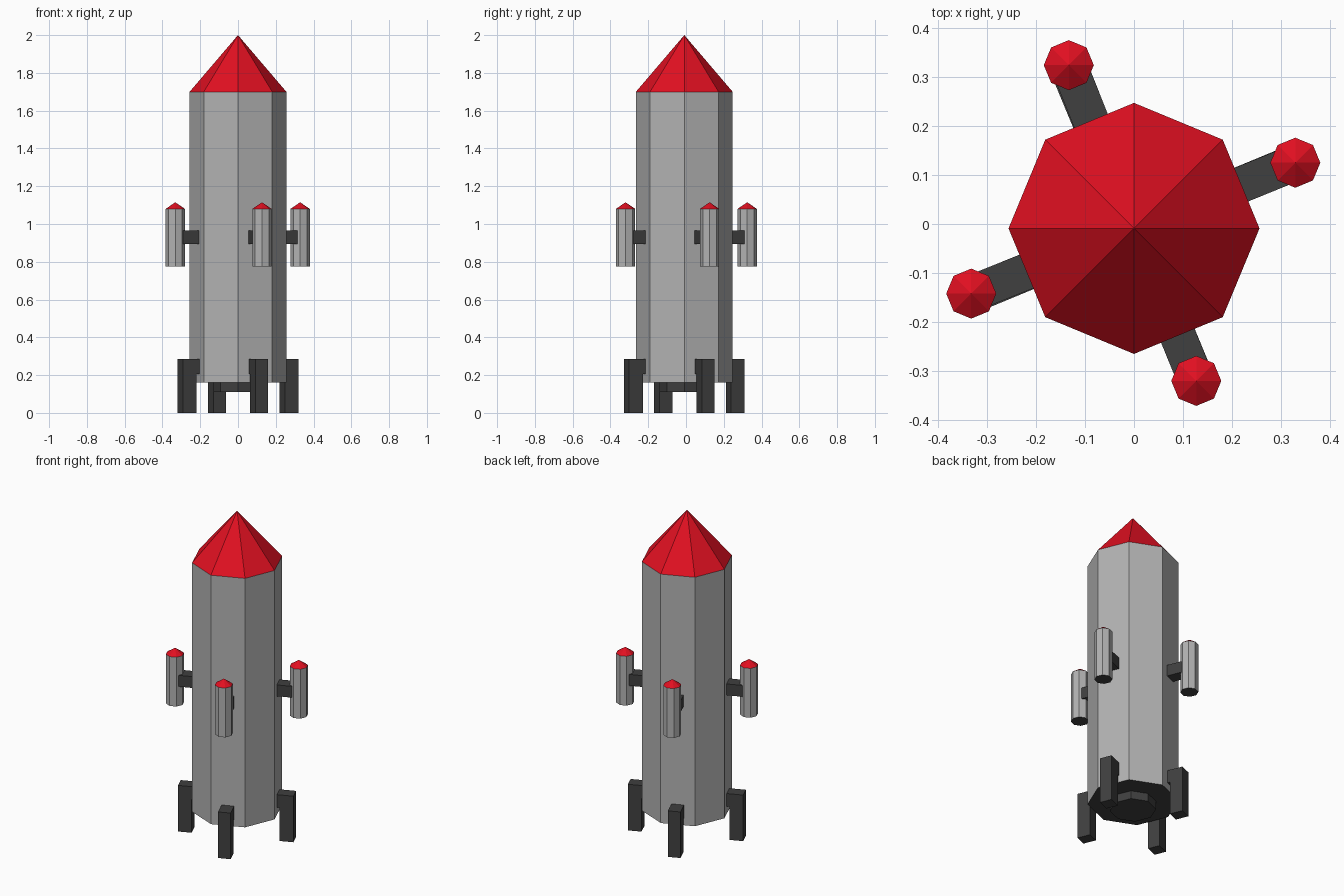
import bpy, bmesh
from math import cos, sin, radians, pi, atan2, hypot
from mathutils import Matrix

if "Cube" in bpy.data.objects:
    bpy.data.objects.remove(bpy.data.objects["Cube"])

CY = -0.009  # hull axis sits slightly off the origin


def material(name, rgb):
    m = bpy.data.materials.new(name)
    m.diffuse_color = (*rgb, 1)
    m.use_nodes = True
    m.node_tree.nodes["Principled BSDF"].inputs["Base Color"].default_value = m.diffuse_color
    return m


red = material("red", (0.75, 0.005, 0.015))
dark = material("dark", (0.05, 0.05, 0.05))
grey = material("grey", (0.45, 0.45, 0.45))


def finish(name, bm, mats):
    bmesh.ops.recalc_face_normals(bm, faces=bm.faces)
    me = bpy.data.meshes.new(name)
    bm.to_mesh(me)
    bm.free()
    for m in mats:
        me.materials.append(m)
    ob = bpy.data.objects.new(name, me)
    bpy.context.collection.objects.link(ob)
    return ob


def octagon(name, x, y, r1, r2, z0, z1, mats):
    """Eight-sided prism or cone; a second material colours the underside."""
    bm = bmesh.new()
    bmesh.ops.create_cone(bm, cap_ends=True, segments=8, radius1=r1, radius2=r2, depth=z1 - z0,
                          matrix=Matrix.Translation((x, y, (z0 + z1) / 2)) @ Matrix.Rotation(pi / 2, 4, 'Z'))
    bm.normal_update()
    for f in bm.faces:
        if len(mats) > 1 and f.normal.z < -0.9:
            f.material_index = 1
    return finish(name, bm, mats)


def radial_prism(name, angle, profile, half_width):
    """Extrude a (radius, z) profile sideways and turn it around the hull axis."""
    bm = bmesh.new()
    f = bm.faces.new([bm.verts.new((r, -half_width, z)) for r, z in profile])
    ext = bmesh.ops.extrude_face_region(bm, geom=[f])["geom"]
    bmesh.ops.translate(bm, vec=(0, 2 * half_width, 0),
                        verts=[v for v in ext if isinstance(v, bmesh.types.BMVert)])
    bm.transform(Matrix.Translation((0, CY, 0)) @ Matrix.Rotation(angle, 4, 'Z'))
    return finish(name, bm, [dark])


# Hull, nose and engine nozzle
octagon("hull", 0, CY, 0.256, 0.256, 0.16, 1.70, [grey, dark])
octagon("nose_cone", 0, CY, 0.256, 0, 1.70, 2.0, [red])
octagon("engine_nozzle", 0, CY, 0.13, 0.13, 0.11, 0.17, [dark])

# Landing legs: upright foot with a bracket into the hull
leg = [(0.253, 0), (0.331, 0), (0.331, 0.285), (0.22, 0.285), (0.22, 0.205), (0.253, 0.205)]
for i in range(4):
    radial_prism(f"landing_leg_{i + 1}", radians(22.5 + 90 * i), leg, 0.036)

# Side boosters with caps and struts
for i, (x, y) in enumerate([(0.329, 0.125), (-0.133, 0.324), (-0.332, -0.142), (0.127, -0.320)], 1):
    octagon(f"booster_{i}", x, y, 0.051, 0.051, 0.775, 1.08, [grey, dark])
    octagon(f"booster_cap_{i}", x, y, 0.051, 0, 1.08, 1.115, [red])
    reach = hypot(x, y - CY)
    strut = [(0.22, 0.895), (reach, 0.895), (reach, 0.965), (0.22, 0.965)]
    radial_prism(f"booster_strut_{i}", atan2(y - CY, x), strut, 0.037)
